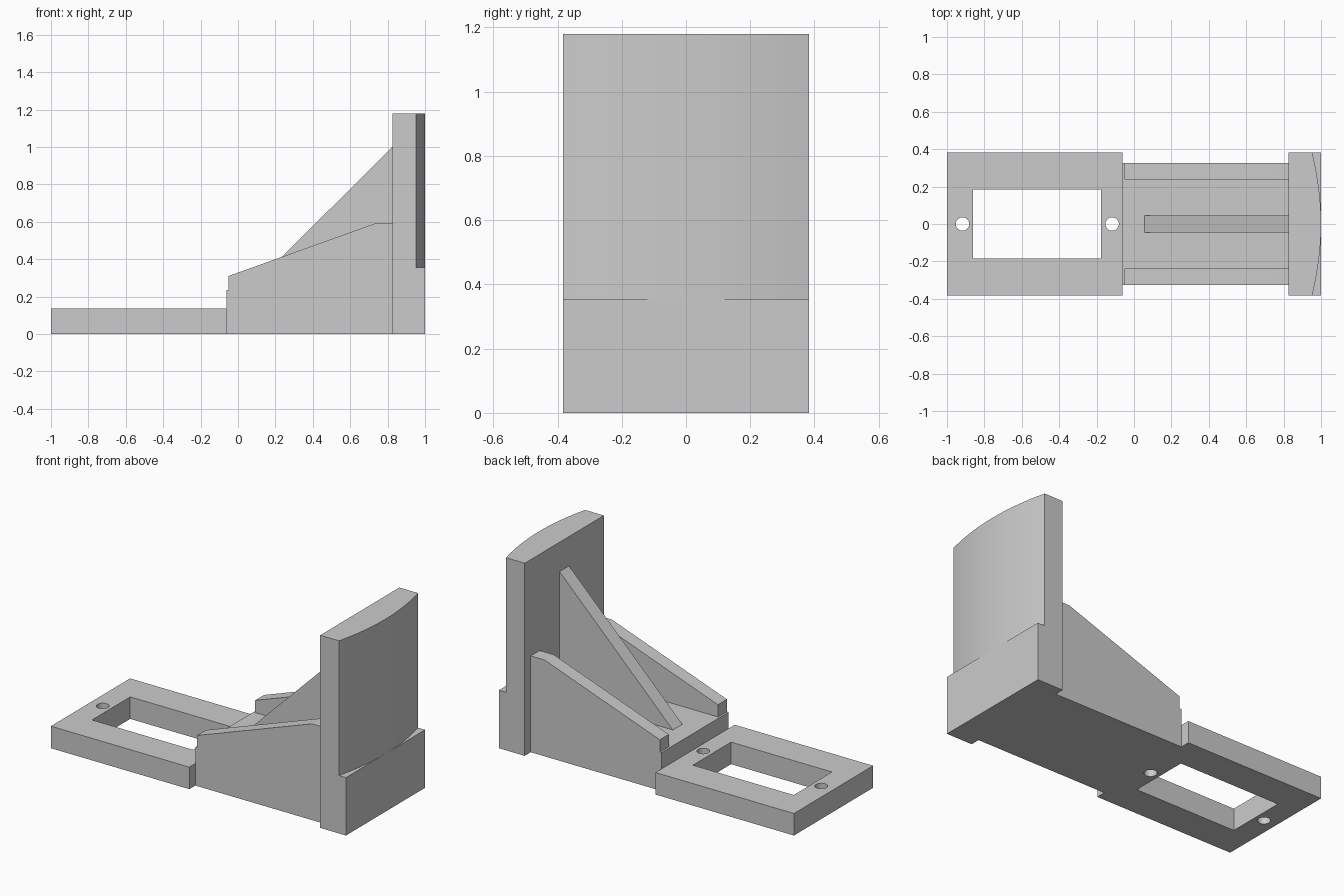
import bpy
import bmesh
import math
from mathutils import Vector

cube = bpy.data.objects.get("Cube")
if cube:
    bpy.data.objects.remove(cube, do_unlink=True)

grey = bpy.data.materials.new("plain grey")
grey.use_nodes = True
grey.diffuse_color = (0.6, 0.6, 0.6, 1)
grey.node_tree.nodes["Principled BSDF"].inputs["Base Color"].default_value = (0.6, 0.6, 0.6, 1)


def prism(name, points, direction):
    """Closed solid: a flat outline swept along a direction."""
    bm = bmesh.new()
    face = bm.faces.new([bm.verts.new(p) for p in points])
    swept = bmesh.ops.extrude_face_region(bm, geom=[face])["geom"]
    verts = [g for g in swept if isinstance(g, bmesh.types.BMVert)]
    bmesh.ops.translate(bm, verts=verts, vec=Vector(direction))
    bmesh.ops.recalc_face_normals(bm, faces=bm.faces)
    mesh = bpy.data.meshes.new(name)
    bm.to_mesh(mesh)
    bm.free()
    mesh.materials.append(grey)
    obj = bpy.data.objects.new(name, mesh)
    bpy.context.collection.objects.link(obj)
    return obj


def side_profile(name, xz, y0, y1):
    return prism(name, [(x, y0, z) for x, z in xz], (0, y1 - y0, 0))


def plan_profile(name, xy, z0, z1):
    return prism(name, [(x, y, z0) for x, y in xy], (0, 0, z1 - z0))


def rect(a0, a1, b0, b1):
    return [(a0, b0), (a1, b0), (a1, b1), (a0, b1)]


def cut(target, cutters):
    """Subtract the cutters, bake the result and remove them."""
    for c in cutters:
        c.hide_render = True
        mod = target.modifiers.new("cut", 'BOOLEAN')
        mod.operation = 'DIFFERENCE'
        mod.solver = 'EXACT'
        mod.object = c
    deps = bpy.context.evaluated_depsgraph_get()
    baked = bpy.data.meshes.new_from_object(target.evaluated_get(deps))
    target.modifiers.clear()
    target.data = baked
    for c in cutters:
        bpy.data.objects.remove(c, do_unlink=True)


def smooth(obj):
    for o in bpy.context.selected_objects:
        o.select_set(False)
    bpy.context.view_layer.objects.active = obj
    obj.select_set(True)
    bpy.ops.object.shade_smooth_by_angle(angle=math.radians(30))


HALF = 0.383      # half width of frame and back plate
WALL_OUT, WALL_IN = 0.325, 0.238
STEP, BACK = -0.062, 0.825
FLOOR = 0.235

# Mounting frame with a window and two screw holes
frame = plan_profile("mounting_frame", rect(-1, STEP, -HALF, HALF), 0, 0.135)
cutters = [plan_profile("window_cutter", rect(-0.86, -0.176, -0.185, 0.185), -0.1, 0.3)]
for cx in (-0.917, -0.117):
    ring = [(cx + 0.036 * math.cos(i * math.tau / 32), 0.036 * math.sin(i * math.tau / 32))
            for i in range(32)]
    cutters.append(plan_profile("hole_cutter", ring, -0.1, 0.3))
cut(frame, cutters)
smooth(frame)

# Channel floor between the side walls
side_profile("channel_floor", rect(STEP, BACK, 0, FLOOR), -WALL_IN, WALL_IN)

# Sloping side walls
wall = [(STEP, 0), (BACK, 0), (BACK, 0.59), (0.73, 0.59),
        (-0.05, 0.31), (-0.05, FLOOR), (STEP, FLOOR)]
for name, s in (("left_wall", 1), ("right_wall", -1)):
    side_profile(name.replace("left", "back").replace("right", "front"),
                 wall, s * WALL_IN, s * WALL_OUT)

# Central triangular rib
side_profile("centre_rib", [(0.057, FLOOR), (BACK, FLOOR), (BACK, 1.0)], -0.046, 0.046)

# Back plate: square foot, upper part with a bowed outer face
plan_profile("plate_foot", rect(BACK, 1, -HALF, HALF), 0, 0.355)
sag = 0.048
radius = (HALF ** 2 + sag ** 2) / (2 * sag)
sweep = math.asin(HALF / radius)
bow = [(1 - radius + radius * math.cos(a), radius * math.sin(a))
       for a in (sweep * (i / 16 - 1) for i in range(33))]
plate = plan_profile("bowed_plate", [(BACK, -HALF)] + bow + [(BACK, HALF)], 0.355, 1.18)
smooth(plate)
